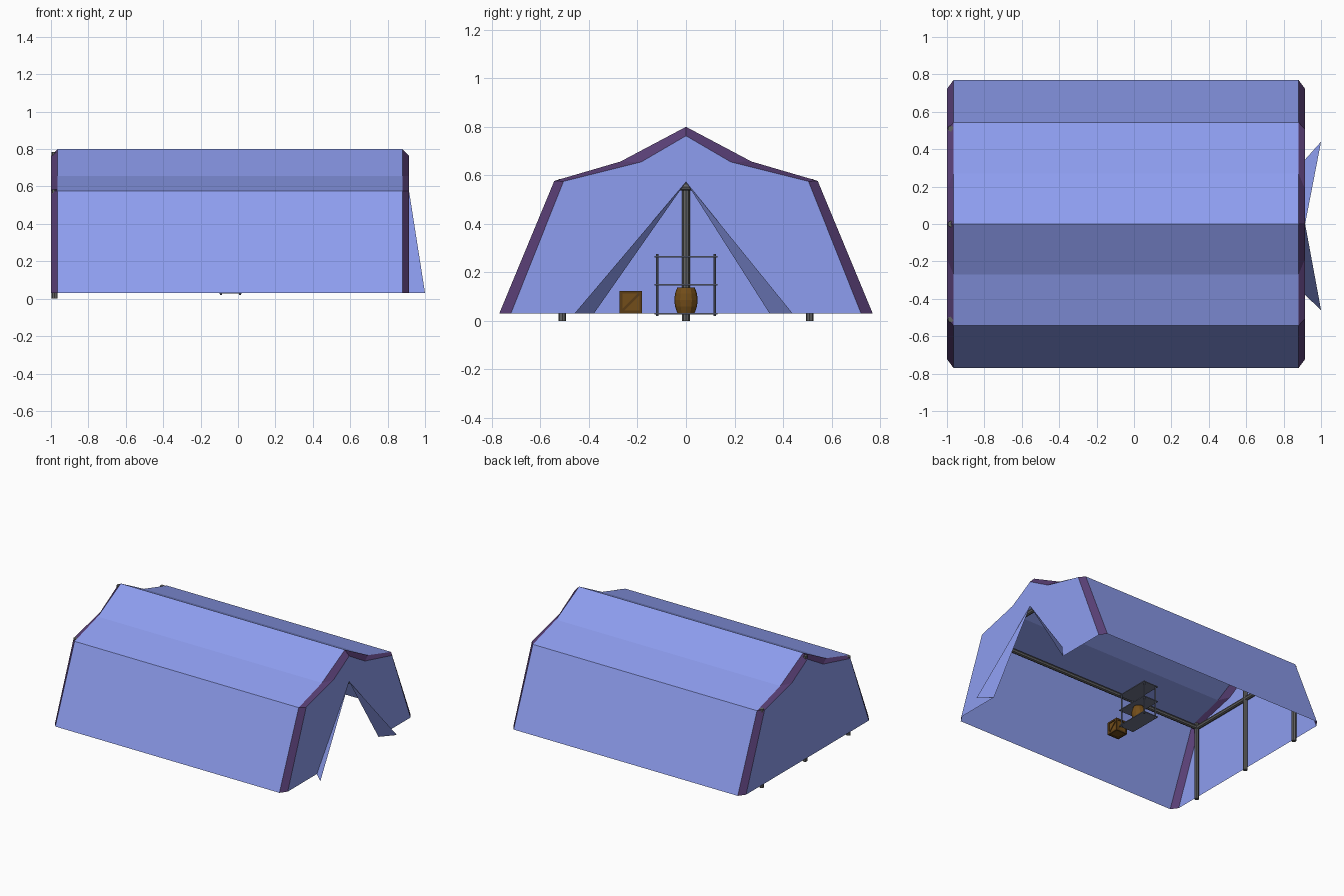
import bpy, bmesh
from mathutils import Vector
from math import pi

if "Cube" in bpy.data.objects:
    bpy.data.objects.remove(bpy.data.objects["Cube"])


def material(name, color):
    m = bpy.data.materials.new(name)
    m.diffuse_color = (*color, 1)
    m.use_nodes = True
    m.node_tree.nodes["Principled BSDF"].inputs["Base Color"].default_value = m.diffuse_color
    return m


BLUE = material("canvas_blue", (0.27, 0.34, 0.87))
PURPLE = material("trim_purple", (0.10, 0.05, 0.18))
GREY = material("dark_metal", (0.13, 0.13, 0.13))
STEEL = material("shelf_metal", (0.16, 0.18, 0.26))
WOOD = material("wood", (0.17, 0.075, 0.01))
DARK_WOOD = material("dark_wood", (0.10, 0.045, 0.008))


def mesh(name, verts, faces, mat):
    me = bpy.data.meshes.new(name)
    me.from_pydata(verts, [], faces)
    ob = bpy.data.objects.new(name, me)
    bpy.context.collection.objects.link(ob)
    me.materials.append(mat)
    return ob


def loft(name, rings, mat, closed=False):
    n = len(rings[0])
    verts = [p for r in rings for p in r]
    faces = [(k * n + i, k * n + (i + 1) % n, (k + 1) * n + (i + 1) % n, (k + 1) * n + i)
             for k in range(len(rings) - 1) for i in range(n if closed else n - 1)]
    return mesh(name, verts, faces, mat)


def rod(name, a, b, r, mat, sides=8):
    a, b = Vector(a), Vector(b)
    bpy.ops.mesh.primitive_cylinder_add(vertices=sides, radius=r, depth=(b - a).length,
                                        location=(a + b) / 2)
    ob = bpy.context.object
    ob.rotation_euler = (b - a).to_track_quat('Z', 'Y').to_euler()
    ob.name = name
    ob.data.materials.append(mat)
    return ob


def box(name, center, size, mat, rot=(0, 0, 0)):
    bpy.ops.mesh.primitive_cube_add(size=1, location=center, rotation=rot)
    ob = bpy.context.object
    ob.scale = size
    ob.name = name
    ob.data.materials.append(mat)
    return ob


def mirrored(half):
    return [(-y, z) for y, z in half] + [(y, z) for y, z in reversed(half[:-1])]


def at(x, profile):
    return [(x, y, z) for y, z in profile]


# Tent skin: roof and side walls
outer_half = [(0.77, 0.03), (0.543, 0.577), (0.27, 0.657), (0, 0.80)]
inner_half = [(0.722, 0.03), (0.505, 0.575), (0.185, 0.655), (0, 0.763)]
outer, inner = mirrored(outer_half), mirrored(inner_half)
loft("tent_canvas", [at(-0.965, outer), at(0.88, outer)], BLUE)

# Sloped trim at both ends
loft("back_trim", [at(-1.0, inner), at(-0.965, outer)], PURPLE)
loft("front_trim", [at(0.88, outer), at(0.915, inner)], PURPLE)

# Closed end wall
mesh("closed_end_wall", at(-1.0, inner), [tuple(range(len(inner)))], BLUE)

# Door wall halves and folded-out door flaps
for side, label, hinge, tip in ((1, "right", 0.345, 0.44), (-1, "left", 0.38, 0.46)):
    half = inner_half + [(0, 0.573), (hinge, 0.03)]
    mesh(label + "_door_wall", [(0.915, side * y, z) for y, z in half],
         [tuple(range(len(half)))], BLUE)
    mesh(label + "_door_flap", [(0.915, 0, 0.573), (0.915, side * hinge, 0.03),
                                (1.0, side * tip, 0.03)], [(0, 1, 2)], BLUE)

# Pole frame
R = 0.016
for y, top in ((-0.51, 0.585), (0, 0.785), (0.51, 0.585)):
    rod("tent_post", (-0.98, y, 0), (-0.98, y, top), R, GREY)
    rod("long_rail", (-0.98, y, top - 0.03), (0.88, y, top - 0.03), R, GREY)
for x in (-0.98, 0.885):
    rod("cross_bar", (x, -0.51, 0.553), (x, 0.51, 0.553), R, GREY)

# Shelf rack
for x in (-0.09, 0.01):
    for y in (-0.118, 0.118):
        rod("shelf_post", (x, y, 0.02), (x, y, 0.275), 0.005, STEEL)
for z in (0.03, 0.15, 0.265):
    box("shelf_board", (-0.04, 0, z), (0.124, 0.26, 0.006), STEEL)

# Barrel on the lower shelf
bpy.ops.mesh.primitive_cylinder_add(vertices=12, radius=0.036, depth=0.105,
                                    location=(-0.04, 0, 0.086))
barrel = bpy.context.object
barrel.name = "barrel"
barrel.data.materials.append(WOOD)
bm = bmesh.new()
bm.from_mesh(barrel.data)
bmesh.ops.subdivide_edges(bm, edges=[e for e in bm.edges
                                     if abs(e.verts[0].co.z - e.verts[1].co.z) > 0.05], cuts=3)
for v in bm.verts:
    s = 1 + 0.34 * (1 - (v.co.z / 0.0525) ** 2)
    v.co.x *= s
    v.co.y *= s
bm.to_mesh(barrel.data)
bm.free()

# Crate with edge frame and diagonal braces
C = Vector((-0.045, -0.2275, 0.077))
H = 0.047
box("crate_body", C, (0.084, 0.084, 0.084), WOOD)
t = 0.012
for a in (-1, 1):
    for b in (-1, 1):
        o = H - t / 2
        box("crate_edge", C + Vector((0, a * o, b * o)), (2 * H, t, t), DARK_WOOD)
        box("crate_edge", C + Vector((a * o, 0, b * o)), (t, 2 * H, t), DARK_WOOD)
        box("crate_edge", C + Vector((a * o, b * o, 0)), (t, t, 2 * H), DARK_WOOD)
    box("crate_brace", C + Vector((a * 0.043, 0, 0)), (0.006, 0.11, 0.01), DARK_WOOD, (pi / 4, 0, 0))
    box("crate_brace", C + Vector((0, a * 0.043, 0)), (0.11, 0.006, 0.01), DARK_WOOD, (0, pi / 4, 0))
